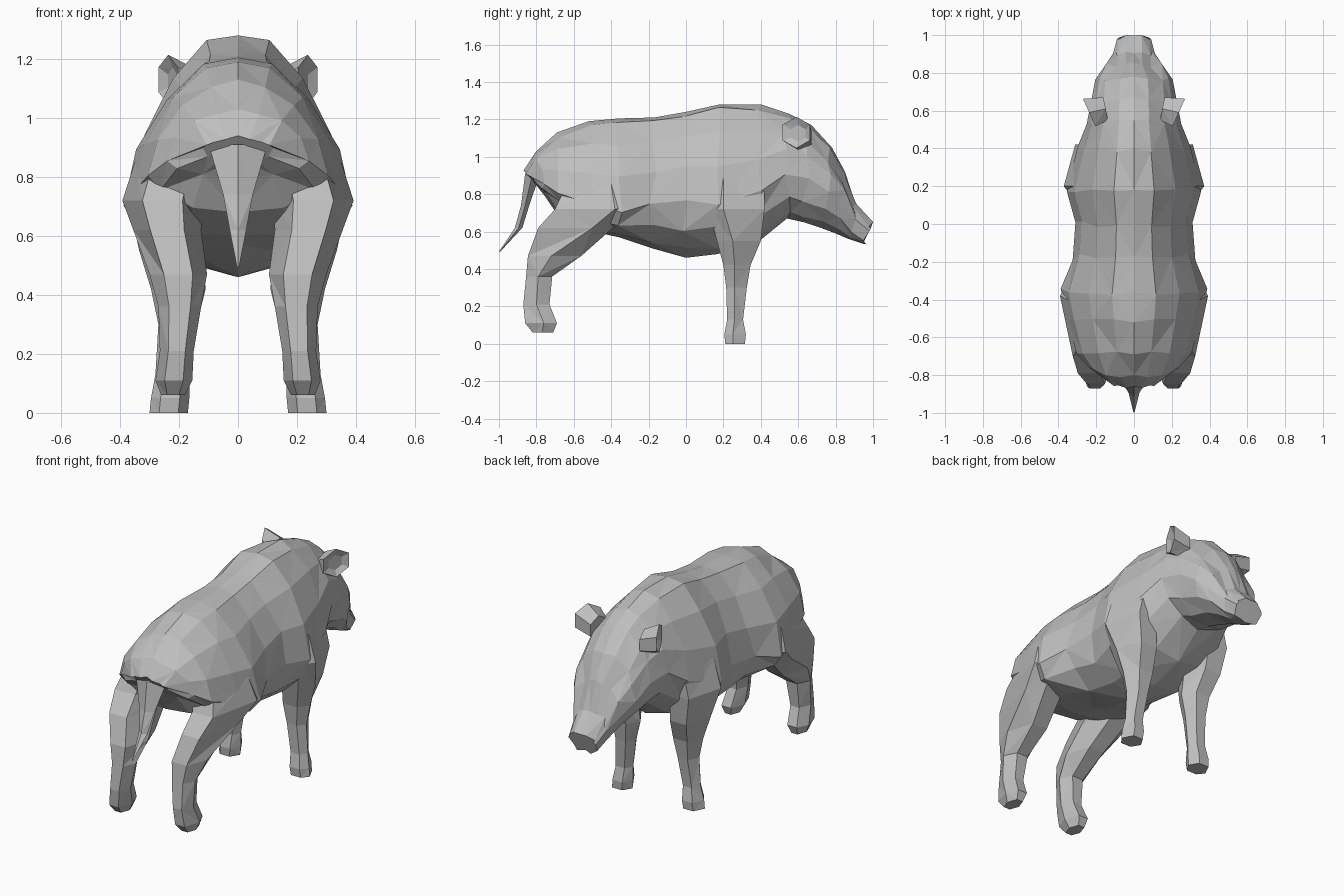
import bpy, bmesh, math, random
from mathutils import Vector

random.seed(4)
cube = bpy.data.objects.get("Cube")
if cube:
    bpy.data.objects.remove(cube, do_unlink=True)

grey = bpy.data.materials.new("hide_grey")
grey.use_nodes = True
colour = (0.52, 0.52, 0.52, 1)
grey.diffuse_color = colour
grey.node_tree.nodes["Principled BSDF"].inputs["Base Color"].default_value = colour


def loft(name, rings, closed=True, mirror=True):
    """Skin a list of point rings with triangles, in alternating diagonals."""
    bm = bmesh.new()
    rows = [[bm.verts.new(p) for p in ring] for ring in rings]
    n = len(rows[0])
    for i in range(len(rows) - 1):
        for j in range(n if closed else n - 1):
            k = (j + 1) % n
            a, b, c, d = rows[i][j], rows[i][k], rows[i + 1][k], rows[i + 1][j]
            tris = [(a, b, c), (a, c, d)] if (i + j) % 2 else [(a, b, d), (b, c, d)]
            for t in tris:
                bm.faces.new(t)
    for row in (rows[0], rows[-1]):
        bm.faces.new(row)
    bmesh.ops.recalc_face_normals(bm, faces=bm.faces)
    mesh = bpy.data.meshes.new(name)
    bm.to_mesh(mesh)
    bm.free()
    mesh.materials.append(grey)
    obj = bpy.data.objects.new(name, mesh)
    bpy.context.collection.objects.link(obj)
    if mirror:
        mod = obj.modifiers.new("mirror", "MIRROR")
        mod.use_clip = True


# Half cross-section of the body, from spine to belly (width, height)
SECTION = [(0, 1), (.30, .95), (.62, .71), (.89, .38), (1, 0), (.86, -.5), (.5, -.85), (0, -1)]


def body_ring(top_y, top_z, low_y, low_z, width, mid, full):
    """Tilted half ring; mid is the height of the widest point, full widens the back."""
    top, low = Vector((0, top_y, top_z)), Vector((0, low_y, low_z))
    ring = []
    for i, (u, v) in enumerate(SECTION):
        t = mid + v * ((1 - mid) if v > 0 else mid)
        p = low.lerp(top, t)
        p.x = u * width * (full if i in (1, 2) else 1)
        if 0 < i < len(SECTION) - 1:
            p.y = min(p.y + random.uniform(-.018, .018), 1)
            p.z += random.uniform(-.012, .012)
        ring.append(p)
    return ring


# Rump to snout
STATIONS = [
    (-.86, .94, -.81, .86, .12, .4, 1.1),
    (-.80, 1.03, -.755, .79, .24, .3, 1),
    (-.69, 1.13, -.68, .68, .305, .3, 1),
    (-.52, 1.19, -.50, .60, .355, .25, 1),
    (-.36, 1.205, -.36, .57, .388, .22, 1),
    (-.17, 1.21, -.18, .51, .325, .35, 1),
    (.00, 1.24, .00, .46, .31, .38, 1),
    (.18, 1.28, .17, .48, .355, .34, 1),
    (.40, 1.28, .38, .54, .30, .38, 1),
    (.55, 1.23, .54, .67, .25, .42, 1.05),
    (.67, 1.17, .63, .65, .225, .45, 1.15),
    (.78, 1.05, .72, .62, .205, .45, 1.2),
    (.85, .92, .80, .59, .165, .48, .85),
    (.905, .75, .87, .56, .11, .5, 1.3),
    (.999, .65, .945, .535, .09, .5, 1.5),
]
loft("body", [body_ring(*s) for s in STATIONS], closed=False)


def leg(name, levels):
    """Six-sided leg; each level is height, x range, y range and y of the widest point."""
    rings = []
    for z, x0, x1, y0, y1, wide in levels:
        x, y, half = (x0 + x1) / 2, (y0 + y1) / 2, (x1 - x0) / 4
        rings.append([(x1, wide, z), (x + half, y1, z), (x - half, y1, z),
                      (x0, y, z), (x - half, y0, z), (x + half, y0, z)])
    loft(name, rings)


leg("front_legs", [
    (0, .17, .30, .21, .315, .25), (.05, .165, .295, .205, .32, .25), (.13, .165, .28, .22, .305, .26),
    (.30, .14, .27, .215, .325, .26), (.42, .11, .295, .20, .345, .26), (.55, .12, .335, .165, .40, .25),
    (.72, .13, .372, .12, .42, .2), (.88, .12, .325, .10, .42, .2), (1.02, .08, .22, .12, .40, .22)])
leg("hind_legs", [
    (.06, .18, .26, -.82, -.71, -.77), (.11, .155, .28, -.86, -.69, -.76), (.21, .15, .265, -.87, -.73, -.8),
    (.36, .125, .27, -.855, -.715, -.79), (.47, .105, .30, -.845, -.56, -.72),
    (.62, .125, .355, -.79, -.39, -.5), (.72, .12, .392, -.70, -.26, -.38),
    (.85, .10, .35, -.64, -.25, -.4), (1.0, .08, .25, -.56, -.30, -.42)])


# Ears: broad root, flaring rim, slightly sunken centre
def ear_ring(x, y, z, radius, lean):
    return [(x + lean * math.cos(a) * radius, y + math.cos(a) * radius, z + math.sin(a) * radius)
            for a in (math.radians(30 + 60 * k) for k in range(6))]


loft("ears", [ear_ring(.15, .61, 1.10, .07, .2), ear_ring(.237, .59, 1.13, .084, .45),
              ear_ring(.222, .60, 1.125, .045, .4)])

# Tail tapering to a point
tail = [(-.82, .91, .10, .04), (-.86, .74, .05, .022), (-.895, .62, .028, .02), (-.997, .492, .003, .003)]
loft("tail", [[(w, y, z), (0, y + d, z), (-w, y, z), (0, y - d, z)] for y, z, w, d in tail], mirror=False)
